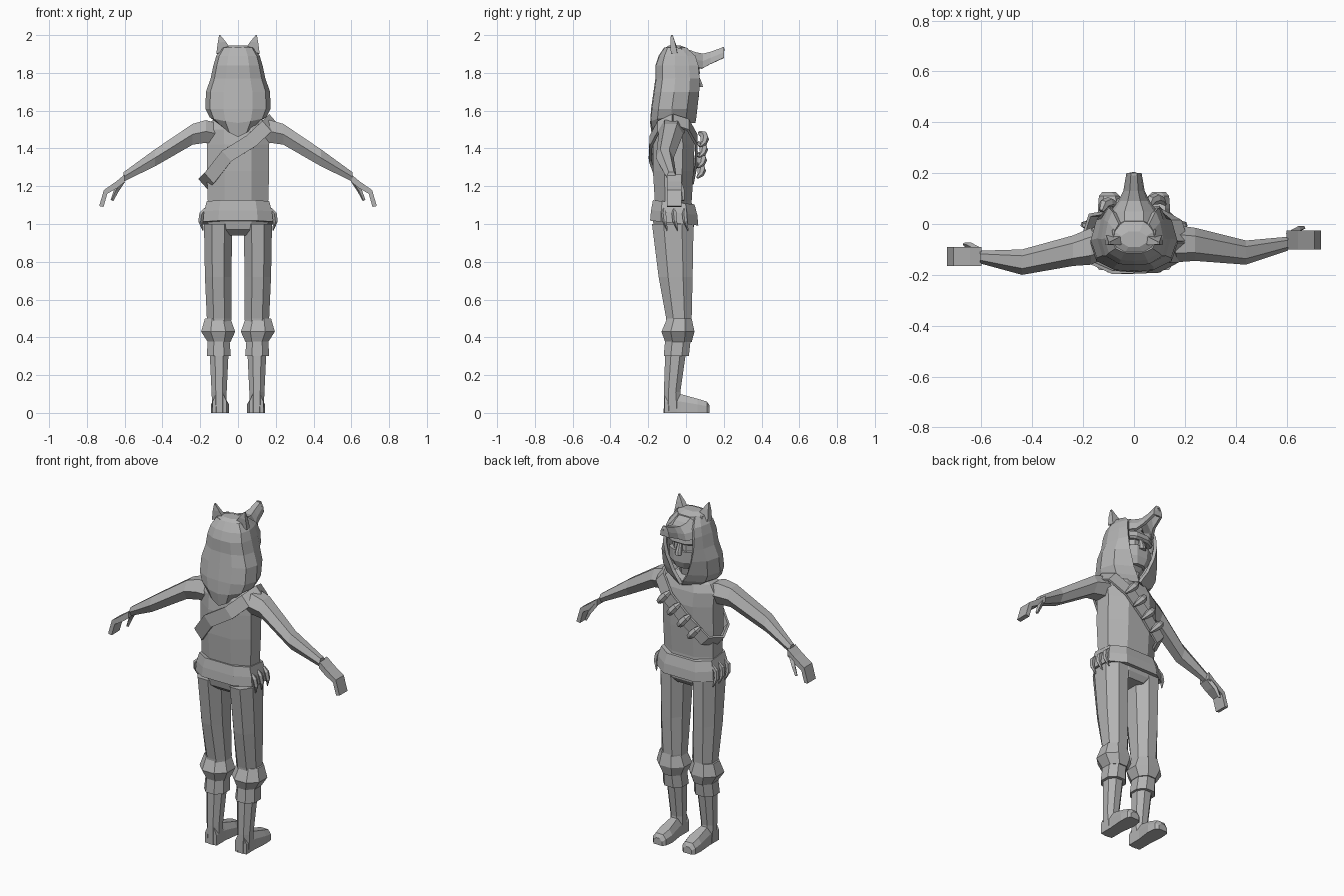
import bpy, bmesh, math
from mathutils import Vector

if "Cube" in bpy.data.objects:
    bpy.data.objects.remove(bpy.data.objects["Cube"])

grey = bpy.data.materials.new("plain grey")
grey.diffuse_color = (0.45, 0.45, 0.45, 1)
grey.use_nodes = True
grey.node_tree.nodes["Principled BSDF"].inputs["Base Color"].default_value = grey.diffuse_color


def make(name, verts, faces, thick=0):
    me = bpy.data.meshes.new(name)
    me.from_pydata([tuple(v) for v in verts], [], faces)
    bm = bmesh.new()
    bm.from_mesh(me)
    bmesh.ops.recalc_face_normals(bm, faces=bm.faces)
    bm.to_mesh(me)
    bm.free()
    me.materials.append(grey)
    ob = bpy.data.objects.new(name, me)
    bpy.context.collection.objects.link(ob)
    if thick:
        m = ob.modifiers.new("thickness", 'SOLIDIFY')
        m.thickness = thick
        m.offset = -1
    return ob


def loft(name, rings, closed=True, caps=True, thick=0):
    """Skin a list of equal-length point rings."""
    n = len(rings[0])
    verts = [p for r in rings for p in r]
    faces = []
    for i in range(len(rings) - 1):
        for j in range(n if closed else n - 1):
            k = (j + 1) % n
            faces.append((i*n + j, i*n + k, (i+1)*n + k, (i+1)*n + j))
    if caps:
        faces += [tuple(range(n)), tuple(range((len(rings)-1)*n, len(rings)*n))]
    return make(name, verts, faces, thick)


def oct_ring(x0, x1, y0, y1, z, c=0.28, tilt=0):
    """Chamfered rectangle at height z; tilt raises the back edge."""
    cx, cy = (x1 - x0)*c, (y1 - y0)*c
    pts = [(x0+cx, y0), (x1-cx, y0), (x1, y0+cy), (x1, y1-cy),
           (x1-cx, y1), (x0+cx, y1), (x0, y1-cy), (x0, y0+cy)]
    return [(x, y, z - tilt*(y - (y0+y1)/2)) for x, y in pts]


def tube(name, pts, radii, n=5):
    pts = [Vector(p) for p in pts]
    rings = []
    for i, p in enumerate(pts):
        d = (pts[min(i+1, len(pts)-1)] - pts[max(i-1, 0)]).normalized()
        a = d.cross(Vector((0.3, 1, 0.1))).normalized()
        b = d.cross(a)
        rings.append([p + radii[i]*(math.cos(t)*a + math.sin(t)*b)
                      for t in (2*math.pi*k/n for k in range(n))])
    return loft(name, rings)


def slab(name, prof, y0, y1):
    return loft(name, [[(x, y, z) for x, z in prof] for y in (y0, y1)])


# Torso, hips and belt
loft("torso", [oct_ring(-w, w, a, b, z) for z, w, a, b in [
    (1.02, .165, -.17, .035), (1.12, .16, -.165, .03), (1.28, .165, -.175, .04),
    (1.42, .165, -.175, .045), (1.50, .17, -.165, .035), (1.545, .14, -.15, .02),
    (1.58, .07, -.11, 0)]])
loft("hips", [oct_ring(-w, w, a, b, z) for z, w, a, b in [
    (.94, .10, -.13, .02), (.97, .15, -.165, .04), (1.04, .17, -.18, .045)]])
loft("belt", [oct_ring(-w, w, a, b, z, .22, t) for z, w, a, b, t in [
    (1.005, .185, -.19, .065, .1), (1.06, .18, -.185, .06, .1),
    (1.115, .165, -.175, .045, .1)]])

# Legs, cuffs and boots
for s, side in ((-1, "left"), (1, "right")):
    def leg_rings(rows):
        return [[(s*x, y, z) for x, y, z in oct_ring(*r)] for r in rows]
    loft(side + "_trouser", leg_rings([
        (.045, .155, -.10, .02, .40), (.035, .165, -.105, .03, .50),
        (.035, .175, -.145, .035, .72), (.03, .18, -.18, .04, 1.0)]))
    loft(side + "_knee_cuff", leg_rings([
        (.04, .16, -.11, .03, .375), (.015, .195, -.13, .045, .43),
        (.04, .175, -.10, .03, .50)]))
    loft(side + "_boot_cuff", leg_rings([
        (.038, .165, -.118, .015, .30), (.045, .16, -.11, .025, .39)]))
    loft(side + "_boot_shaft", leg_rings([
        (.06, .135, -.118, -.02, .0), (.06, .14, -.117, -.03, .11),
        (.05, .15, -.11, .0, .32)]))
    foot = [(.06, .135, -.115, .10), (.06, .135, -.03, .10),
            (.048, .142, .06, .075), (.055, .138, .11, .06), (.07, .125, .125, .04)]
    loft(side + "_foot", [[(s*a, y, 0), (s*b, y, 0), (s*b, y, .6*h),
                           (s*(b-.018), y, h), (s*(a+.018), y, h), (s*a, y, .6*h)]
                          for a, b, y, h in foot])

# Arms, hands and thumbs
arm_rows = {"left": (-1, [(.10, -.13, -.02, 1.42, 1.53), (.17, -.16, -.015, 1.43, 1.55),
                          (.24, -.165, -.045, 1.42, 1.53), (.44, -.20, -.10, 1.305, 1.395),
                          (.605, -.155, -.105, 1.225, 1.275)], -.165, -.09),
            "right": (1, [(.10, -.13, -.02, 1.42, 1.53), (.17, -.15, -.005, 1.43, 1.55),
                          (.24, -.145, -.015, 1.42, 1.53), (.44, -.16, -.065, 1.305, 1.395),
                          (.605, -.105, -.05, 1.225, 1.275)], -.10, -.025)}
palm = [(.60, 1.262), (.645, 1.225), (.71, 1.18), (.735, 1.095),
        (.712, 1.09), (.692, 1.16), (.64, 1.19), (.60, 1.222)]
for side, (s, rows, h0, h1) in arm_rows.items():
    rings = []
    for x, y0, y1, z0, z1 in rows:
        m, q = (y0 + y1)/2, (z0 + z1)/2
        rings.append([(s*x, y1, q), (s*x, m + .25*(y1-y0), z1), (s*x, m - .25*(y1-y0), z1),
                      (s*x, y0, q), (s*x, m - .25*(y1-y0), z0), (s*x, m + .25*(y1-y0), z0)])
    loft(side + "_arm", rings)
    slab(side + "_hand", [(s*x, z) for x, z in palm], h0, h1)
    tube(side + "_thumb", [(s*.61, h1 - .015, 1.23), (s*.645, h1 + .005, 1.175),
                           (s*.667, h1 + .01, 1.125)], [.014, .013, .008], 4)

# Head and face inside the hood
loft("head", [oct_ring(-w, w, a, b, z) for z, w, a, b in [
    (1.53, .055, -.09, -.005), (1.62, .06, -.10, .01), (1.65, .07, -.11, .045),
    (1.74, .085, -.12, .055), (1.84, .085, -.12, .05), (1.88, .06, -.09, .02)]])
loft("face_mask", [oct_ring(-w, w, -.02, b, z) for z, w, b in [
    (1.64, .05, .055), (1.68, .075, .07), (1.745, .08, .07)]])
loft("brow_band", [oct_ring(-.09, .09, -.03, b, z) for z, b in [
    (1.785, .062), (1.795, .075), (1.825, .07)]])
loft("nose", [oct_ring(-w, w, .04, b, z) for z, w, b in [
    (1.725, .02, .09), (1.745, .018, .085), (1.80, .01, .062)]])

# Hood: open arcs running round the back from one opening edge to the other
hood = []
for z, w, yb, yf, o, drop in [
        (1.535, .10, -.18, .05, .006, .075), (1.565, .15, -.19, .055, .022, .03),
        (1.61, .172, -.185, .06, .05, 0), (1.70, .17, -.172, .07, .085, 0),
        (1.77, .145, -.162, .072, .10, 0), (1.84, .13, -.162, .065, .10, 0),
        (1.89, .115, -.145, .05, .085, 0), (1.935, .085, -.115, .0, .06, 0)]:
    d = yf - yb
    half = [(o, yf, 0), (.82*w + .1*o, yb + .78*d, 0), (w, yb + .45*d, 0),
            (.86*w, yb + .16*d, .25), (.45*w, yb + .02*d, .7)]
    arc = [(x, y, z - drop*f) for x, y, f in half]
    hood.append(arc + [(0, yb, z - drop)] + [(-x, y, q) for x, y, q in reversed(arc)])
loft("hood", hood, closed=False, caps=False, thick=.018)
loft("hood_crown", [oct_ring(-w, w, a, b, z) for z, w, a, b in [
    (1.88, .10, -.13, .02), (1.93, .085, -.115, .01), (1.945, .05, -.09, -.03)]])

# Snout brim: a narrowing inverted trough
brim = []
for y, w, top, low in [(-.03, .09, 1.94, 1.87), (.05, .092, 1.91, 1.83),
                       (.09, .062, 1.902, 1.825), (.13, .042, 1.912, 1.848),
                       (.20, .03, 1.937, 1.88)]:
    brim.append([(-w, y, low), (-.85*w, y, (top + low)/2), (-.4*w, y, top),
                 (.4*w, y, top), (.85*w, y, (top + low)/2), (w, y, low)])
loft("snout_brim", brim, closed=False, caps=False, thick=.015)
make("snout_tip", brim[-1], [(0, 1, 2, 3, 4, 5)], .01)

# Ears
for s, side in ((-1, "left"), (1, "right")):
    loft(side + "_ear", [
        [(s*.04, -.08, 1.93), (s*.115, -.08, 1.90), (s*.11, -.045, 1.90), (s*.045, -.045, 1.93)],
        [(s*.065, -.083, 1.965), (s*.107, -.083, 1.96), (s*.104, -.058, 1.96), (s*.07, -.058, 1.965)],
        [(s*.094, -.08, 2.0), (s*.1, -.08, 2.0), (s*.1, -.07, 2.0), (s*.094, -.07, 2.0)]])

# Chest strap: a tilted closed ribbon over one shoulder
path = [Vector(p) for p in [
    (.185, -.07, 1.55), (.15, -.145, 1.515), (.07, -.185, 1.44), (-.06, -.19, 1.36),
    (-.15, -.15, 1.245), (-.18, -.06, 1.215), (-.15, .035, 1.24),
    (-.03, .055, 1.345), (.08, .055, 1.445), (.16, .01, 1.525)]]
across = Vector((-.66, 0, .75))
ribbon = loft("chest_strap", [[p - across*.037, p + across*.037] for p in path + path[:1]],
              closed=False, caps=False, thick=.014)
ribbon.modifiers["thickness"].offset = 0

# Curved pouches along the strap front
for i in range(4):
    p = path[6].lerp(path[8], .22 + .27*i) + Vector((0, .012, 0))
    out = Vector((0, 1, 0))
    tube("strap_pouch", [p + across*.045, p + across*.028 + out*.026, p + out*.032,
                         p - across*.032 + out*.026, p - across*.055 + out*.008],
         [.010, .021, .023, .017, .006], 6)

# Claws hanging on both sides of the belt
for s in (-1, 1):
    for y in (-.115, -.06, -.005):
        tube("belt_claw", [(s*.172, y, 1.08), (s*.192, y - .002, 1.055),
                           (s*.198, y + .002, 1.015), (s*.185, y + .016, .965)],
             [.008, .014, .013, .003], 5)
